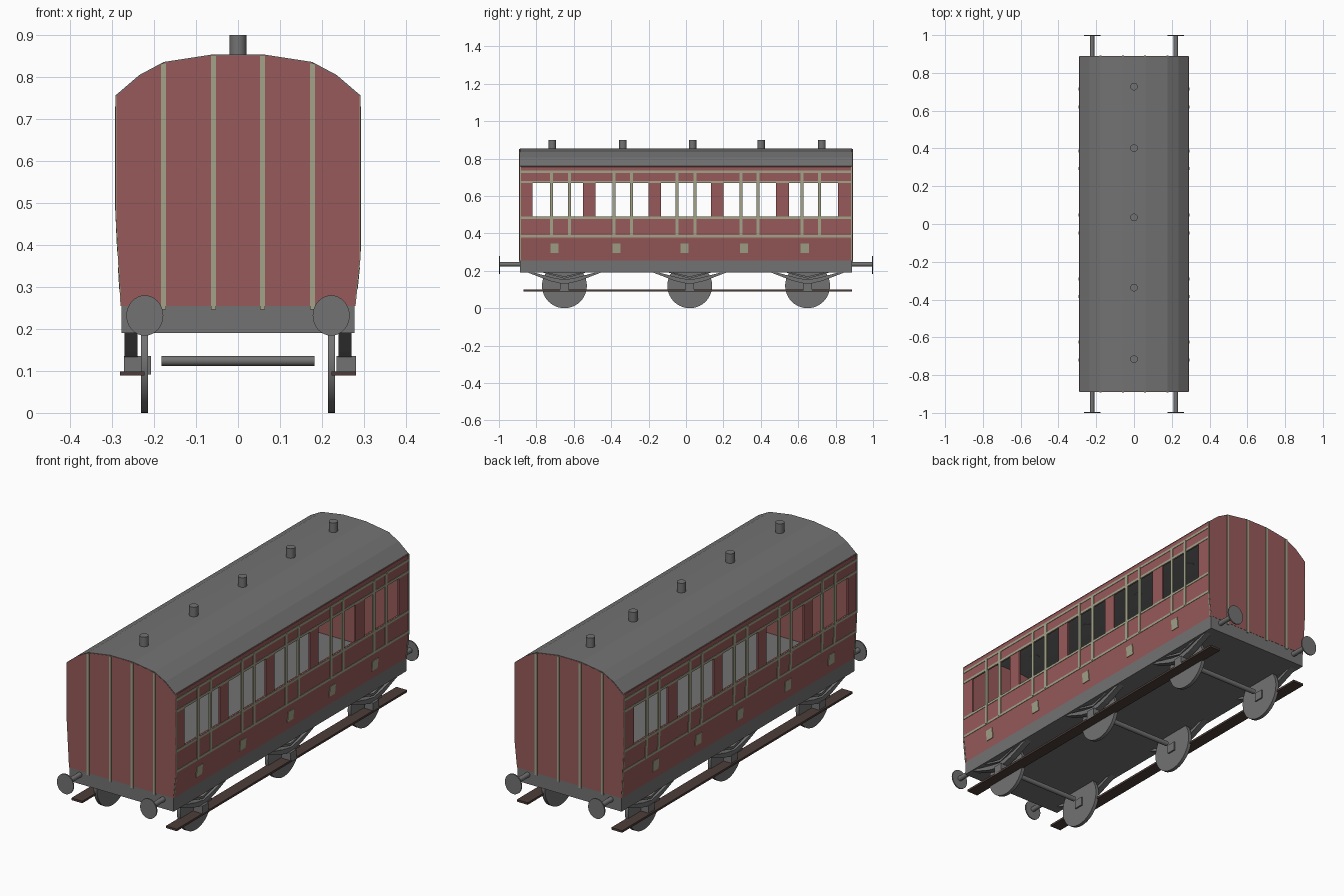
import bpy, bmesh, math

if "Cube" in bpy.data.objects:
    bpy.data.objects.remove(bpy.data.objects["Cube"])

def material(name, rgb):
    m = bpy.data.materials.new(name)
    m.diffuse_color = (*rgb, 1)
    m.use_nodes = True
    m.node_tree.nodes["Principled BSDF"].inputs["Base Color"].default_value = m.diffuse_color
    return m

GREY = material("grey", (0.17, 0.17, 0.17))
RED = material("maroon", (0.31, 0.10, 0.10))
CREAM = material("cream", (0.36, 0.36, 0.25))
BROWN = material("brown", (0.075, 0.047, 0.04))

def prism(name, pts, axis, lo, hi, mat, smooth=False):
    """Extrude a 2D outline along an axis: x -> (y,z), y -> (x,z), z -> (x,y)."""
    place = {"x": lambda a, b, t: (t, a, b),
             "y": lambda a, b, t: (a, t, b),
             "z": lambda a, b, t: (a, b, t)}[axis]
    bm = bmesh.new()
    ends = [[bm.verts.new(place(a, b, t)) for a, b in pts] for t in (lo, hi)]
    n = len(pts)
    for ring in ends:
        bm.faces.new(ring)
    for i in range(n):
        j = (i + 1) % n
        bm.faces.new((ends[0][i], ends[0][j], ends[1][j], ends[1][i]))
    bmesh.ops.recalc_face_normals(bm, faces=bm.faces)
    me = bpy.data.meshes.new(name)
    bm.to_mesh(me)
    bm.free()
    me.materials.append(mat)
    ob = bpy.data.objects.new(name, me)
    bpy.context.collection.objects.link(ob)
    if smooth:
        bpy.ops.object.select_all(action='DESELECT')
        ob.select_set(True)
        bpy.context.view_layer.objects.active = ob
        bpy.ops.object.shade_smooth_by_angle(angle=math.radians(40))
    return ob

def circle(a, b, ra, rb=None, n=32):
    rb = rb or ra
    return [(a + ra * math.cos(2 * math.pi * i / n),
             b + rb * math.sin(2 * math.pi * i / n)) for i in range(n)]

def rect(a0, a1, b0, b1):
    return [(a0, b0), (a1, b0), (a1, b1), (a0, b1)]

L = 0.888                       # half body length
BASE, SILL, HEAD, EAVE = 0.255, 0.49, 0.67, 0.757
KINK = {1: 0.37, -1: 0.475}     # height where each side starts to taper in

def wall_x(s, z):
    t = min(1, max(0, (z - BASE) / (KINK[s] - BASE)))
    return 0.278 + 0.012 * t

def side_band(s, zs, inner, outer):
    """Thin upright section following the wall of side s."""
    return ([(s * (wall_x(s, z) + outer), z) for z in zs] +
            [(s * (wall_x(s, z) + inner), z) for z in reversed(zs)])

# Underframe and floor
prism("underframe", rect(-0.278, 0.278, 0.19, BASE), "y", -L, L, GREY)

# Roof shell
arc = [(-0.291, EAVE), (-0.235, 0.805), (-0.177, 0.836), (-0.06, 0.854),
       (0.06, 0.854), (0.177, 0.836), (0.235, 0.805), (0.291, EAVE)]
under = [(x * 0.975, z - 0.007) for x, z in arc]
prism("roof", arc + under[::-1], "y", -L, L, GREY)

# End walls with upright beading
end_arc = [(x * 0.995, z - 0.002) for x, z in arc]
outline = ([(-0.278, BASE), (-0.289, KINK[-1])] + end_arc +
           [(0.289, KINK[1]), (0.278, BASE)])
for e, label in ((-1, "front"), (1, "back")):
    prism(label + "_wall", outline, "y", e * (L - 0.008), e * (L + 0.001), RED)
    for x, top in ((-0.177, 0.832), (-0.058, 0.85), (0.058, 0.85), (0.177, 0.832)):
        prism(label + "_beading", rect(x - 0.006, x + 0.006, 0.246, top),
              "y", e * L, e * (L + 0.004), CREAM)

# Side walls, pillars, beading and door plates
pillars = [(-L, -0.82), (-0.55, -0.485), (-0.2, -0.135),
           (0.135, 0.2), (0.48, 0.55), (0.812, L)]
mullions = [-0.72, -0.624, -0.385, -0.292, -0.048,
            0.047, 0.293, 0.386, 0.62, 0.714]
plates = [-0.703, -0.372, -0.008, 0.31, 0.635]
for s, label in ((1, "right"), (-1, "left")):
    prism(label + "_lower_wall", side_band(s, [BASE, KINK[s], SILL], -0.008, 0),
          "y", -L, L, RED)
    prism(label + "_upper_wall", side_band(s, [HEAD, EAVE + 0.003], -0.008, 0),
          "y", -L, L, RED)
    for y0, y1 in pillars:
        prism(label + "_pillar", side_band(s, [SILL, HEAD], -0.008, 0),
              "y", y0, y1, RED)
    for z in (0.385, 0.483, 0.675, 0.73):
        prism(label + "_rail", side_band(s, [z - 0.006, z + 0.006], -0.002, 0.002),
              "y", -L, L, CREAM)
    for y in mullions:
        prism(label + "_mullion", side_band(s, [0.385, KINK[s] + 0.02, 0.73], -0.004, 0.003),
              "y", y - 0.008, y + 0.008, CREAM)
    for e in (-1, 1):
        prism(label + "_corner_beading",
              side_band(s, [BASE, KINK[s], EAVE], -0.002, 0.002),
              "y", e * (L - 0.006), e * L, CREAM)
    for y in plates:
        prism(label + "_door_plate", side_band(s, [0.295, 0.346], -0.002, 0.003),
              "y", y - 0.022, y + 0.022, CREAM)

# Roof vents
for y in (-0.715, -0.337, 0.035, 0.402, 0.727):
    prism("roof_vent", circle(0, y, 0.02, n=20), "z", 0.845, 0.9, GREY, True)

# Buffers
for s in (-1, 1):
    for e in (-1, 1):
        prism("buffer_stem", circle(s * 0.222, 0.235, 0.012, n=16),
              "y", e * (L - 0.01), e * 0.996, GREY, True)
        prism("buffer_head", circle(s * 0.222, 0.232, 0.044, 0.048),
              "y", e * 0.994, e * 1.0, GREY, True)

# Wheelsets with axle, axle boxes and leaf springs
spring = [(-0.2, 0.192), (-0.08, 0.146), (-0.02, 0.132), (0.02, 0.132),
          (0.08, 0.146), (0.2, 0.192), (0.17, 0.192), (0.06, 0.163),
          (0, 0.152), (-0.06, 0.163), (-0.17, 0.192)]
brace = [(-0.12, 0.192), (0, 0.158), (0.12, 0.192), (0.095, 0.192),
         (0, 0.17), (-0.095, 0.192)]
for y in (-0.65, 0.02, 0.65):
    prism("axle", circle(y, 0.124, 0.012, n=16), "x", -0.182, 0.182, GREY, True)
    for s in (-1, 1):
        prism("wheel", circle(y, 0.12, 0.12, n=40),
              "x", s * 0.214, s * 0.231, GREY, True)
        prism("leaf_spring", [(y + a, b) for a, b in spring],
              "x", s * 0.24, s * 0.27, GREY)
        prism("spring_brace", [(y + a, b) for a, b in brace],
              "x", s * 0.243, s * 0.267, GREY)
    for x0, x1 in ((-0.272, -0.207), (0.235, 0.281)):
        prism("axle_box", rect(y - 0.023, y + 0.023, 0.092, 0.135),
              "x", x0, x1, GREY)

# Footboards
for s in (-1, 1):
    prism("footboard", rect(-0.868, 0.888, 0.089, 0.099),
          "x", s * 0.223, s * 0.281, BROWN)
